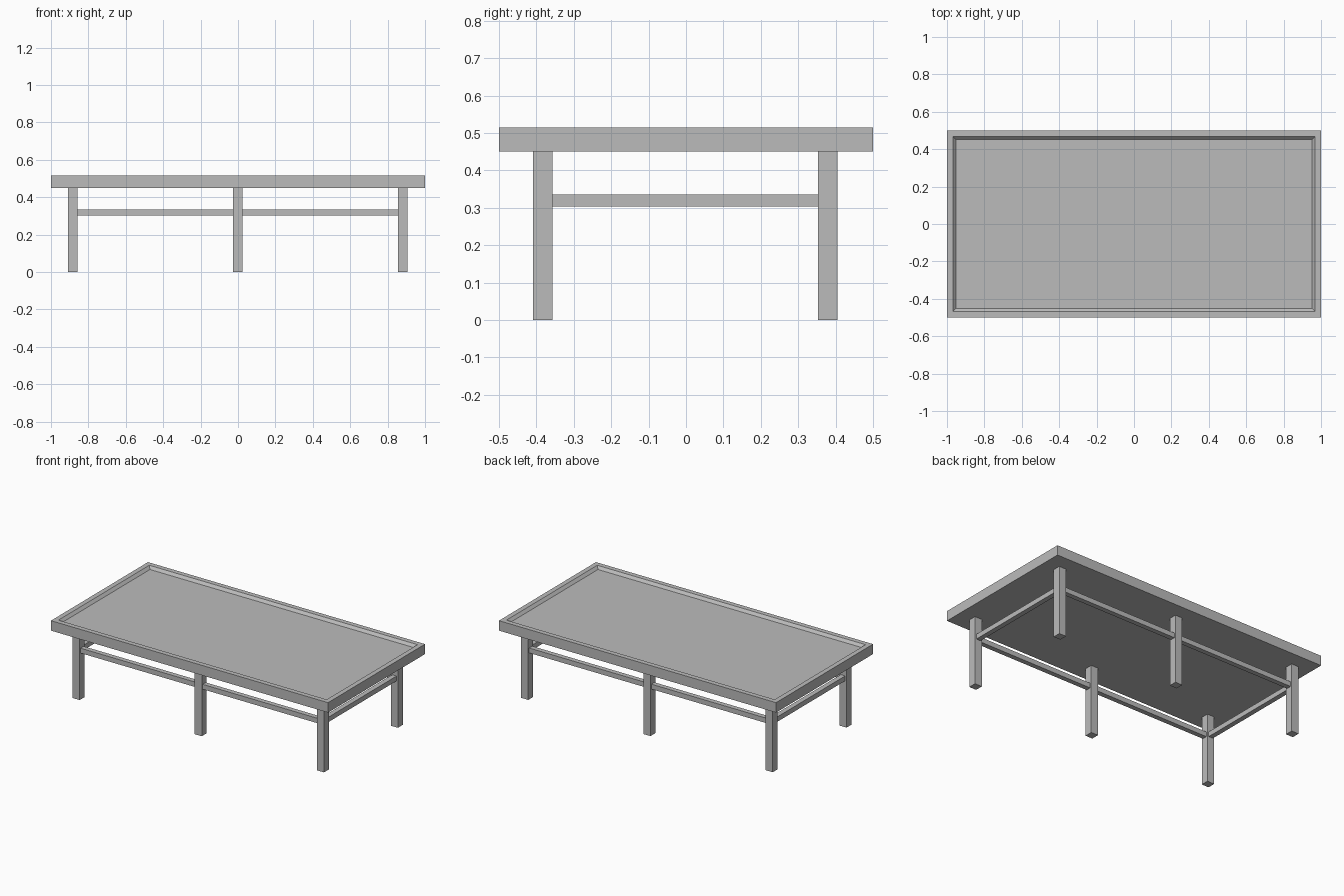
import bpy
import bmesh

cube = bpy.data.objects.get("Cube")
if cube:
    bpy.data.objects.remove(cube, do_unlink=True)

grey = bpy.data.materials.new("plain grey")
grey.use_nodes = True
COLOUR = (0.5, 0.5, 0.5, 1)
grey.diffuse_color = COLOUR
grey.node_tree.nodes["Principled BSDF"].inputs["Base Color"].default_value = COLOUR

TOP_BOTTOM, TOP_HEIGHT = 0.45, 0.515
LEG = 0.051
RAIL = 0.032
RAIL_Z = 0.319
LEG_X = (-0.883, -0.001, 0.881)
LEG_Y = {"front": -0.383, "back": 0.379}


def box(name, low, high):
    """Axis-aligned box between two corners."""
    bm = bmesh.new()
    bmesh.ops.create_cube(bm, size=1)
    for v in bm.verts:
        for i in range(3):
            v.co[i] = high[i] if v.co[i] > 0 else low[i]
    mesh = bpy.data.meshes.new(name)
    bm.to_mesh(mesh)
    bm.free()
    mesh.materials.append(grey)
    obj = bpy.data.objects.new(name, mesh)
    bpy.context.collection.objects.link(obj)
    return obj


# Tabletop with a shallow tray: flat rim, then a sloped step down
top = box("tabletop", (-1, -0.5, TOP_BOTTOM), (1, 0.5, TOP_HEIGHT))
bm = bmesh.new()
bm.from_mesh(top.data)
bm.normal_update()
panel = max(bm.faces, key=lambda f: f.normal.z)
bmesh.ops.inset_region(bm, faces=[panel], thickness=0.045)
bmesh.ops.inset_region(bm, faces=[panel], thickness=0.023, depth=-0.017)
bm.to_mesh(top.data)
bm.free()

# Six square legs
for side, y in LEG_Y.items():
    for x, place in zip(LEG_X, ("right", "middle", "left")):
        box(f"{side}_{place}_leg",
            (x - LEG / 2, y - LEG / 2, 0),
            (x + LEG / 2, y + LEG / 2, TOP_BOTTOM))

z_low, z_high = RAIL_Z - RAIL / 2, RAIL_Z + RAIL / 2

# Long rails between neighbouring legs
for side, y in LEG_Y.items():
    for a, b, place in zip(LEG_X, LEG_X[1:], ("right", "left")):
        box(f"{side}_{place}_rail",
            (a + LEG / 2, y - RAIL / 2, z_low),
            (b - LEG / 2, y + RAIL / 2, z_high))

# Short rails at both ends
for x, place in ((LEG_X[0], "right"), (LEG_X[-1], "left")):
    box(f"{place}_end_rail",
        (x - RAIL / 2, LEG_Y["front"] + LEG / 2, z_low),
        (x + RAIL / 2, LEG_Y["back"] - LEG / 2, z_high))
